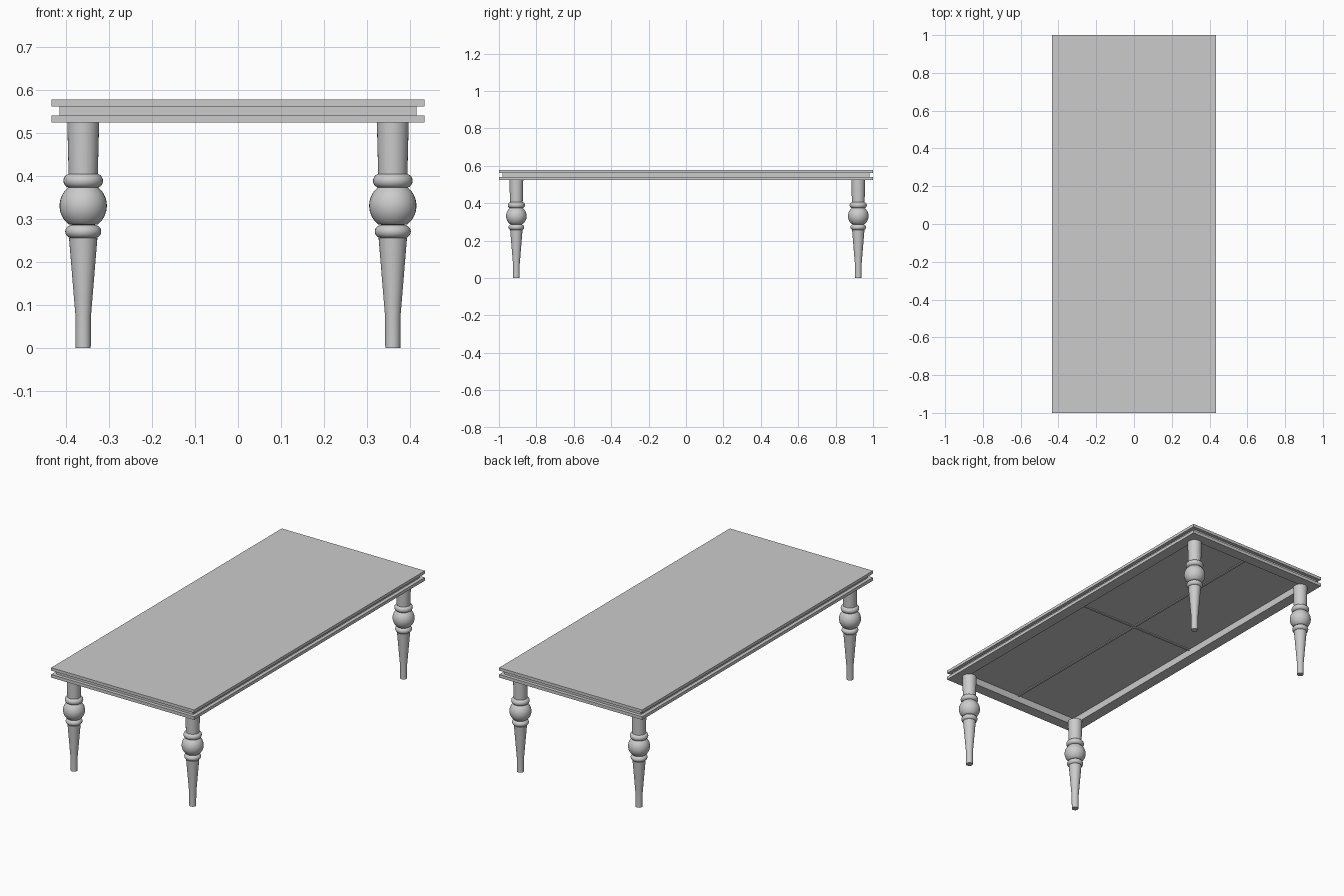
import bpy, bmesh, math

if "Cube" in bpy.data.objects:
    bpy.data.objects.remove(bpy.data.objects["Cube"])

HX, HY = 0.434, 1.0          # half size of the top
Z0, Z1, Z2, Z3 = 0.524, 0.541, 0.562, 0.578


def finish(bm, name):
    bmesh.ops.recalc_face_normals(bm, faces=bm.faces)
    me = bpy.data.meshes.new(name)
    bm.to_mesh(me)
    bm.free()
    ob = bpy.data.objects.new(name, me)
    bpy.context.collection.objects.link(ob)
    return ob


def box(name, hx, hy, z0, z1):
    bm = bmesh.new()
    bmesh.ops.create_cube(bm, size=1)
    for v in bm.verts:
        v.co = (v.co.x * 2 * hx, v.co.y * 2 * hy, z0 if v.co.z < 0 else z1)
    return finish(bm, name)


def frame(name, hx, hy, ix, iy, z0, z1):
    # rectangular ring, open in the middle
    bm = bmesh.new()
    signs = [(-1, -1), (1, -1), (1, 1), (-1, 1)]
    loops = [[bm.verts.new((sx * x, sy * y, z)) for sx, sy in signs]
             for x, y, z in [(hx, hy, z0), (hx, hy, z1), (ix, iy, z1), (ix, iy, z0)]]
    for k in range(4):
        a, b = loops[k], loops[(k + 1) % 4]
        for i in range(4):
            j = (i + 1) % 4
            bm.faces.new((a[i], a[j], b[j], b[i]))
    return finish(bm, name)


def arc(cr, cz, rr, rz, a0, a1, n):
    # rounded piece of the turned profile
    return [(cr + rr * math.cos(math.radians(a0 + (a1 - a0) * i / n)),
             cz + rz * math.sin(math.radians(a0 + (a1 - a0) * i / n))) for i in range(n + 1)]


def turned(name, profile, x, y, n=32):
    bm = bmesh.new()
    rings = [[bm.verts.new((x + r * math.cos(2 * math.pi * i / n),
                            y + r * math.sin(2 * math.pi * i / n), z)) for i in range(n)]
             for r, z in profile]
    for a, b in zip(rings, rings[1:]):
        for i in range(n):
            j = (i + 1) % n
            bm.faces.new((a[i], a[j], b[j], b[i]))
    bm.faces.new(rings[0])
    bm.faces.new(rings[-1])
    ob = finish(bm, name)
    bpy.ops.object.select_all(action='DESELECT')
    ob.select_set(True)
    bpy.context.view_layer.objects.active = ob
    bpy.ops.object.shade_smooth_by_angle(angle=math.radians(35))


# layered top: slab above two hollow frames
INX, INY = HX - 0.06, HY - 0.06
box("table_top", HX, HY, Z2, Z3)
frame("middle_frame", HX - 0.019, HY - 0.019, INX, INY, Z1, Z2)
frame("lower_frame", HX, HY, INX, INY, Z0, Z1)

# thin cross battens under the top
box("long_batten", 0.006, INY, Z2 - 0.005, Z2)
box("cross_batten", INX, 0.006, Z2 - 0.005, Z2)

# turned legs: foot, taper, ring, ball, ring, neck
profile = [(0.0175, 0), (0.018, 0.075), (0.021, 0.11), (0.033, 0.256)]
profile += arc(0.026, 0.271, 0.016, 0.0155, -90, 90, 10)
profile += arc(0, 0.331, 0.055, 0.055, -52, 52, 14)
profile += arc(0.030, 0.389, 0.016, 0.0165, -90, 90, 10)
profile += [(0.034, 0.405), (0.037, Z0)]
for side, x in (("left", -0.36), ("right", 0.36)):
    for end, y in (("front", -0.907), ("back", 0.921)):
        turned(f"{end}_{side}_leg", profile, x, y)
